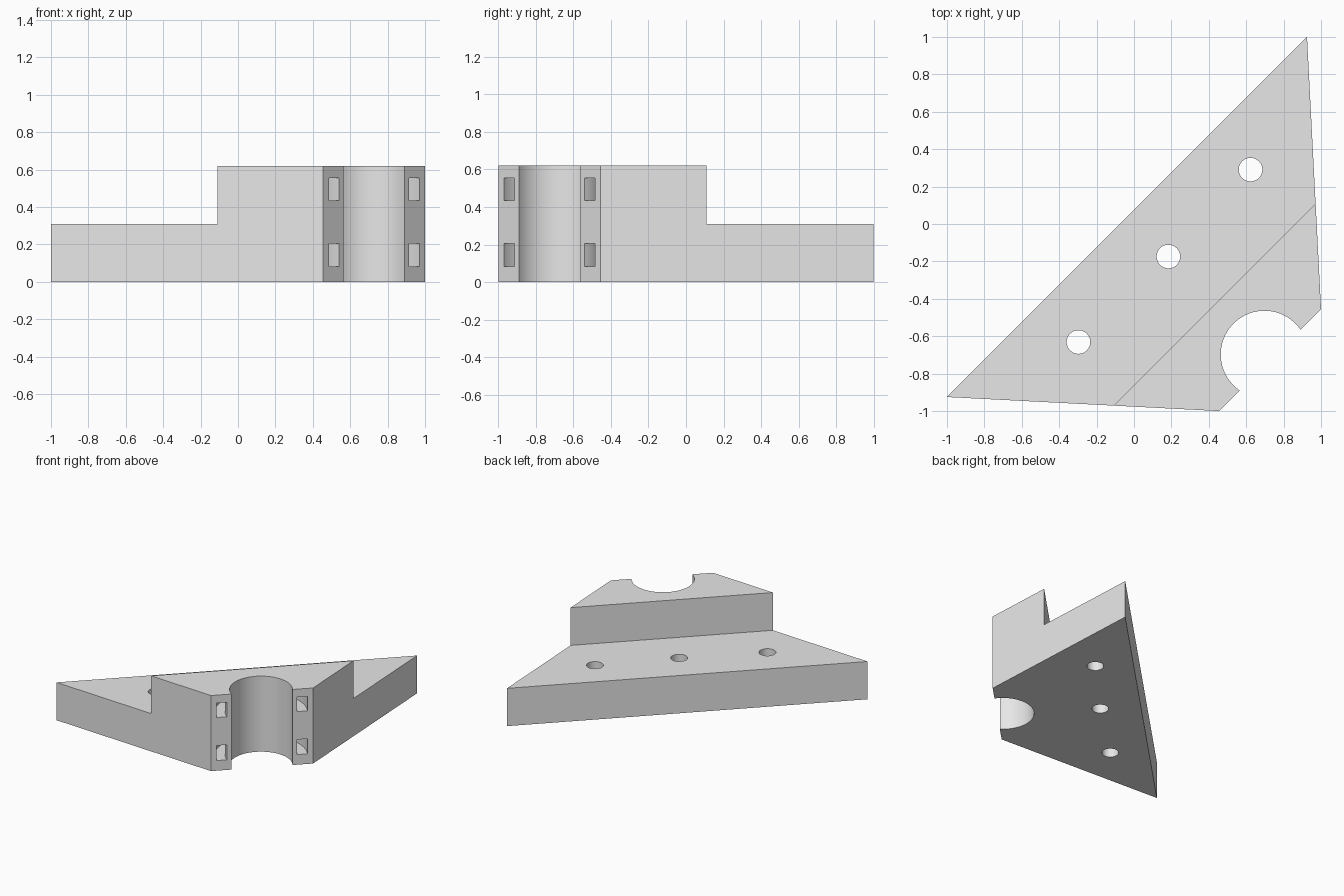
import bpy, bmesh, math

if "Cube" in bpy.data.objects:
    bpy.data.objects.remove(bpy.data.objects["Cube"])

grey = bpy.data.materials.new("plain grey")
grey.diffuse_color = (0.8, 0.8, 0.8, 1)
grey.use_nodes = True
grey.node_tree.nodes["Principled BSDF"].inputs["Base Color"].default_value = grey.diffuse_color

CX, CY = 0.6975, -0.6975      # axis of the clamp bore
BORE, HEIGHT, STEP = 0.2337, 0.62, 0.31


def make_object(name, bm):
    bmesh.ops.recalc_face_normals(bm, faces=bm.faces)
    mesh = bpy.data.meshes.new(name)
    bm.to_mesh(mesh)
    bm.free()
    mesh.materials.append(grey)
    ob = bpy.data.objects.new(name, mesh)
    bpy.context.collection.objects.link(ob)
    return ob


def prism(name, outline, z0, z1):
    bm = bmesh.new()
    base = bm.faces.new([bm.verts.new((x, y, z0)) for x, y in outline])
    top = bmesh.ops.extrude_face_region(bm, geom=[base], use_keep_orig=True)["geom"]
    for v in top:
        if isinstance(v, bmesh.types.BMVert):
            v.co.z = z1
    return make_object(name, bm)


def circle(x, y, r, n=48):
    return [(x + r * math.cos(math.tau * i / n), y + r * math.sin(math.tau * i / n))
            for i in range(n)]


def ring(name, r0, r1, z0, z1, n=72):
    bm = bmesh.new()
    loops = [[bm.verts.new((x, y, z)) for x, y in circle(CX, CY, r, n)]
             for r, z in ((r0, z0), (r1, z0), (r1, z1), (r0, z1))]
    for k in range(4):
        a, b = loops[k], loops[(k + 1) % 4]
        for i in range(n):
            j = (i + 1) % n
            bm.faces.new((a[i], a[j], b[j], b[i]))
    return make_object(name, bm)


# Bracket body: triangular wedge with a round clamp mouth at its blunt corner
arc = [math.radians(235.5 - 201 * i / 40) for i in range(41)]
outline = [(-1, -0.925), (0.455, -1)]
outline += [(CX + BORE * math.cos(a), CY + BORE * math.sin(a)) for a in arc]
outline += [(1, -0.455), (0.925, 1)]
body = prism("bracket_body", outline, 0, HEIGHT)

# Step, screw holes and curved strap channels
cutters = [prism("step_cutter", [(-2, -2.861), (2, 1.139), (2, 3), (-2, 3)], STEP, 1)]
for x, y in ((-0.297, -0.631), (0.184, -0.174), (0.623, 0.291)):
    cutters.append(prism("screw_hole_cutter", circle(x, y, 0.063), -0.2, 0.5))
for z0, z1 in ((0.083, 0.206), (0.436, 0.555)):
    cutters.append(ring("strap_channel_cutter", 0.268, 0.345, z0, z1))

bpy.context.view_layer.objects.active = body
body.select_set(True)
for cutter in cutters:
    mod = body.modifiers.new("cut", 'BOOLEAN')
    mod.operation, mod.solver, mod.object = 'DIFFERENCE', 'EXACT', cutter
    bpy.ops.object.modifier_apply(modifier=mod.name)
for cutter in cutters:
    bpy.data.objects.remove(cutter)

bpy.ops.object.shade_smooth_by_angle(angle=math.radians(30))
